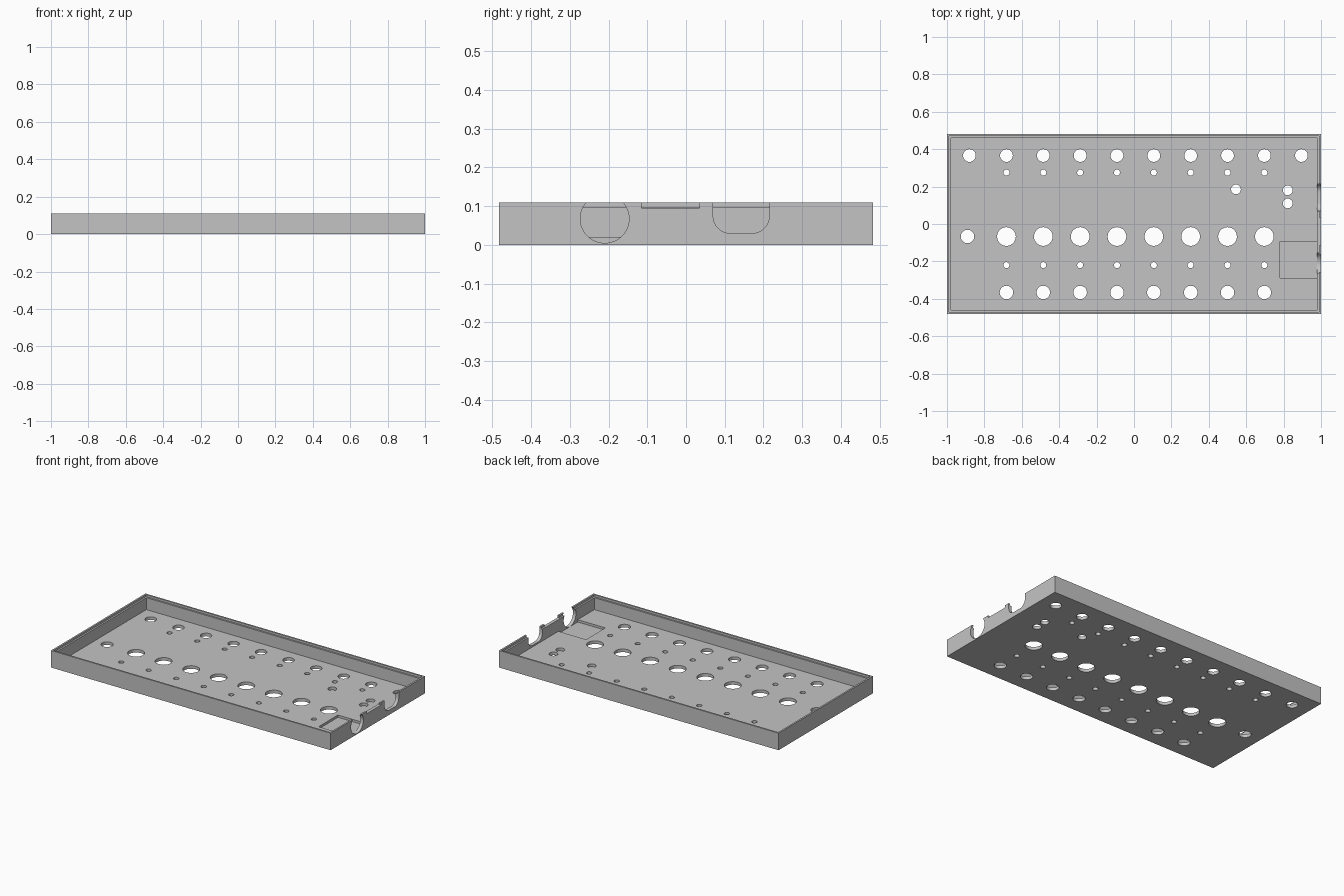
import bpy, bmesh, math
from mathutils import Matrix, Vector

if "Cube" in bpy.data.objects:
    bpy.data.objects.remove(bpy.data.objects["Cube"], do_unlink=True)

LENGTH, WIDTH, HEIGHT = 2.0, 0.965, 0.11
FLOOR, WALL, LIP, STEP = 0.02, 0.022, 0.011, 0.097

grey = bpy.data.materials.new("plain_grey")
grey.use_nodes = True
colour = (0.55, 0.55, 0.55, 1)
grey.diffuse_color = colour
grey.node_tree.nodes["Principled BSDF"].inputs["Base Color"].default_value = colour


def add_object(name, bm):
    mesh = bpy.data.meshes.new(name)
    bmesh.ops.recalc_face_normals(bm, faces=bm.faces)
    bm.to_mesh(mesh)
    bm.free()
    mesh.materials.append(grey)
    obj = bpy.data.objects.new(name, mesh)
    bpy.context.collection.objects.link(obj)
    return obj


def box(name, low, high):
    bm = bmesh.new()
    low, high = Vector(low), Vector(high)
    size = Matrix.Diagonal((*(high - low), 1))
    bmesh.ops.create_cube(bm, size=1, matrix=Matrix.Translation((low + high) / 2) @ size)
    return add_object(name, bm)


def inner_box(name, wall, bottom):
    x, y = LENGTH / 2 - wall, WIDTH / 2 - wall
    return box(name, (-x, -y, bottom), (x, y, HEIGHT + 0.1))


def side_prism(name, outline):
    """Extrude a (y, z) outline through the right-hand end wall."""
    bm = bmesh.new()
    face = bm.faces.new([bm.verts.new((0.96, y, z)) for y, z in outline])
    new = bmesh.ops.extrude_face_region(bm, geom=[face])["geom"]
    verts = [v for v in new if isinstance(v, bmesh.types.BMVert)]
    bmesh.ops.translate(bm, verts=verts, vec=(0.1, 0, 0))
    return add_object(name, bm)


def arc(cy, cz, r, start, end, steps):
    angles = [math.radians(start + (end - start) * i / steps) for i in range(steps + 1)]
    return [(cy + r * math.cos(a), cz + r * math.sin(a)) for a in angles]


# Floor holes: regular rows plus a few single ones
columns = [-0.682 + 0.197 * i for i in range(8)]
rows = [(0.366, 0.034), (0.275, 0.016), (-0.067, 0.05), (-0.22, 0.016), (-0.366, 0.036)]
holes = [(x, y, r) for y, r in rows for x in columns]
holes += [(-0.88, 0.366, 0.034), (0.895, 0.366, 0.034), (-0.89, -0.067, 0.036),
          (0.545, 0.185, 0.026), (0.822, 0.18, 0.026), (0.822, 0.11, 0.026)]
bm = bmesh.new()
for x, y, r in holes:
    bmesh.ops.create_cone(bm, cap_ends=True, segments=32, radius1=r, radius2=r,
                          depth=0.1, matrix=Matrix.Translation((x, y, 0.01)))
hole_cutter = add_object("hole_cutter", bm)

# Hollow, rim step, floor pocket and the three end-wall openings
round_port = arc(-0.21, 0.068, 0.063, 0, 360, 48)[:-1]
slot = [(0.215, 0.2), (0.07, 0.2)]
slot += arc(0.115, 0.075, 0.045, 180, 270, 10) + arc(0.17, 0.075, 0.045, 270, 360, 10)
cutters = [
    inner_box("hollow_cutter", WALL, FLOOR),
    inner_box("rim_step_cutter", LIP, STEP),
    box("pocket_cutter", (0.78, -0.29, 0.005), (LENGTH / 2 - WALL, -0.093, 0.06)),
    hole_cutter,
    side_prism("round_port_cutter", round_port),
    side_prism("slot_cutter", slot),
    box("notch_cutter", (0.95, -0.115, 0.095), (1.1, 0.035, 0.2)),
]

# Tray body
tray = box("tray", (-LENGTH / 2, -WIDTH / 2, 0), (LENGTH / 2, WIDTH / 2, HEIGHT))
for cutter in cutters:
    mod = tray.modifiers.new(cutter.name, "BOOLEAN")
    mod.operation, mod.solver, mod.object = "DIFFERENCE", "EXACT", cutter

# Bake the cuts and drop the cutters
bpy.context.view_layer.update()
cut = bpy.data.meshes.new_from_object(tray.evaluated_get(bpy.context.evaluated_depsgraph_get()))
tray.modifiers.clear()
tray.data = cut
tray.data.name = "tray"
for cutter in cutters:
    bpy.data.objects.remove(cutter, do_unlink=True)

bpy.ops.object.select_all(action="DESELECT")
tray.select_set(True)
bpy.context.view_layer.objects.active = tray
bpy.ops.object.shade_smooth_by_angle(angle=math.radians(30))
